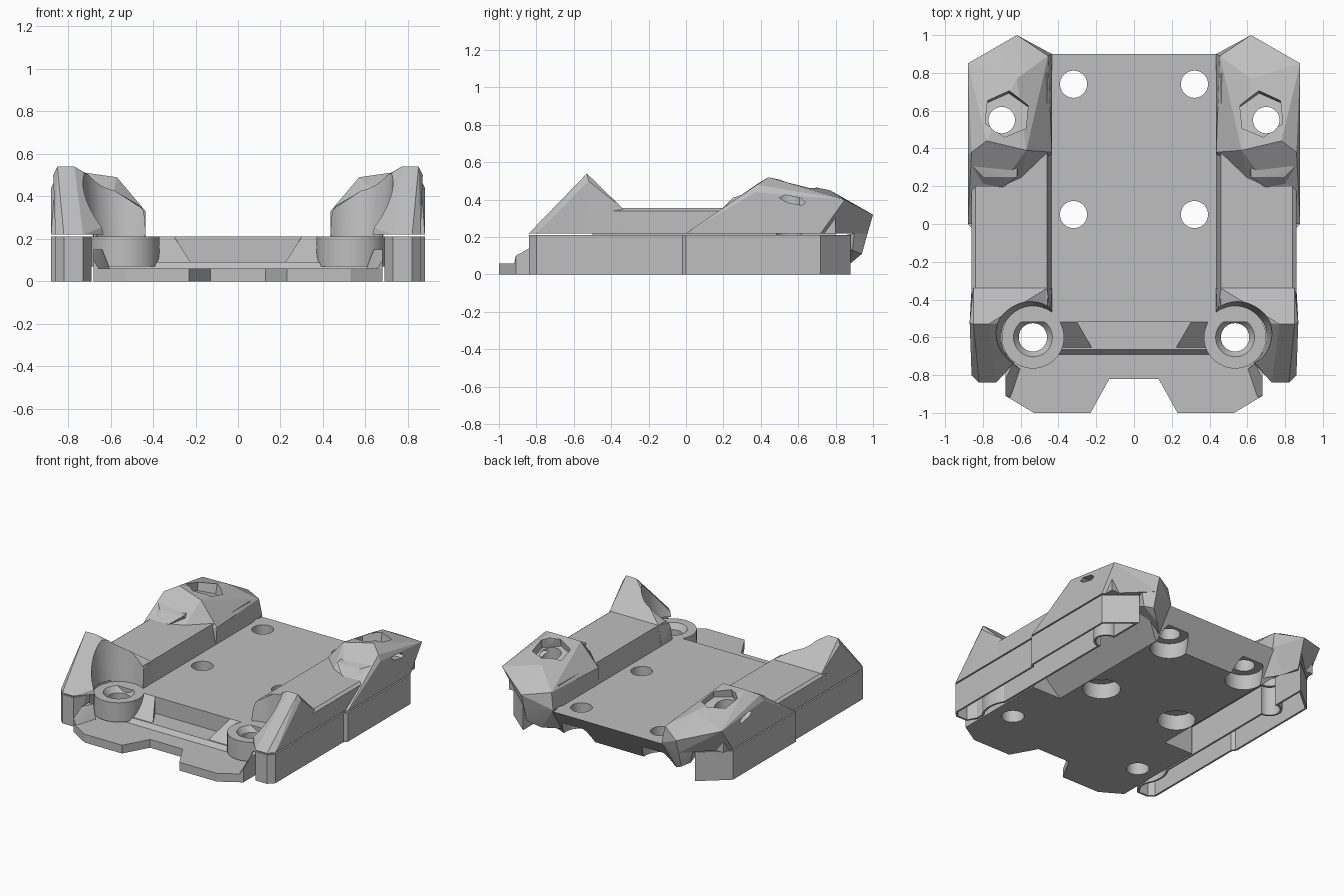
import bpy, bmesh, math
from mathutils import Matrix, Euler

if "Cube" in bpy.data.objects:
    bpy.data.objects.remove(bpy.data.objects["Cube"], do_unlink=True)

grey = bpy.data.materials.new("plain grey")
grey.use_nodes = True
COLOUR = (0.52, 0.52, 0.52, 1)
grey.diffuse_color = COLOUR
grey.node_tree.nodes["Principled BSDF"].inputs["Base Color"].default_value = COLOUR


def finish(name, bm):
    bmesh.ops.recalc_face_normals(bm, faces=bm.faces)
    mesh = bpy.data.meshes.new(name)
    bm.to_mesh(mesh)
    bm.free()
    mesh.materials.append(grey)
    ob = bpy.data.objects.new(name, mesh)
    bpy.context.collection.objects.link(ob)
    return ob


def hull(name, pts):
    """Faceted convex solid around a few corner points."""
    bm = bmesh.new()
    for p in pts:
        bm.verts.new(p)
    bmesh.ops.convex_hull(bm, input=bm.verts)
    loose = [v for v in bm.verts if not v.link_faces]
    bmesh.ops.delete(bm, geom=loose, context='VERTS')
    bmesh.ops.dissolve_limit(bm, angle_limit=0.05, verts=bm.verts, edges=bm.edges)
    return finish(name, bm)


def extrude(name, pts, move):
    """Closed outline swept along a vector."""
    bm = bmesh.new()
    face = bm.faces.new([bm.verts.new(p) for p in pts])
    top = bmesh.ops.extrude_face_region(bm, geom=[face])["geom"]
    verts = [g for g in top if isinstance(g, bmesh.types.BMVert)]
    bmesh.ops.translate(bm, verts=verts, vec=move)
    return finish(name, bm)


def slab(name, outline, z0, z1):
    return extrude(name, [(x, y, z0) for x, y in outline], (0, 0, z1 - z0))


def rod(name, x, y, z0, z1, r, sides=40, rot=(0, 0, 0), r2=None):
    """Cylinder or cone from z0 to z1, tilted about its foot."""
    bm = bmesh.new()
    m = (Matrix.Translation((x, y, z0)) @ Euler(rot).to_matrix().to_4x4()
         @ Matrix.Translation((0, 0, (z1 - z0) / 2)))
    bmesh.ops.create_cone(bm, cap_ends=True, segments=sides, radius1=r,
                          radius2=r2 or r, depth=z1 - z0, matrix=m)
    return finish(name, bm)


def apply_all(ob):
    bpy.context.view_layer.objects.active = ob
    for m in list(ob.modifiers):
        bpy.ops.object.modifier_apply(modifier=m.name)


def cut(ob, *tools):
    for c in tools:
        m = ob.modifiers.new("cut", 'BOOLEAN')
        m.operation, m.solver, m.object = 'DIFFERENCE', 'EXACT', c
    apply_all(ob)


def mirror(*obs):
    for ob in obs:
        m = ob.modifiers.new("mirror", 'MIRROR')
        m.use_mirror_merge = False
        apply_all(ob)


# Cutters for the +x side
BX, BY = 0.535, -0.6
boss_hole = rod("boss_hole_cutter", BX, BY, -0.1, 0.5, 0.075)
boss_chamfer = rod("boss_chamfer_cutter", BX, BY, 0.17, 0.22, 0.075, r2=0.11)
boss_clear = rod("boss_clearance_cutter", BX, BY, 0.2, 1, 0.165, 48, r2=0.26)
bolt_hole = rod("bolt_hole_cutter", 0.7, 0.55, -0.1, 1, 0.07)
nut_pocket = rod("nut_pocket_cutter", 0.675, 0.57, 0.42, 0.7, 0.125, 6, (-0.2, 0, 0.1))
side_slot = extrude("side_slot_cutter", [
    (0.74, 0.5, 0.41), (0.74, 0.53, 0.425), (0.74, 0.61, 0.41), (0.74, 0.64, 0.385),
    (0.74, 0.62, 0.37), (0.74, 0.54, 0.385)], (0.3, 0, 0))
cutters = [boss_hole, boss_chamfer, boss_clear, bolt_hole, nut_pocket, side_slot]

# Plate: body with undercut sides and back, wider stepped front, thin flange
plate = hull("base_plate", [(s * x, y, z) for s in (-1, 1) for x, y, z in (
    (0.45, -0.3, 0), (0.45, 0.76, 0), (0.68, -0.3, 0.21), (0.68, 0.9, 0.21))])
front = extrude("plate_front", [(-0.68, y, z) for y, z in (
    (-0.52, 0.21), (-0.52, 0.09), (-0.665, 0.09), (-0.69, 0.06), (-0.69, 0), (-0.22, 0),
    (-0.22, 0.21))], (1.36, 0, 0))
half = [(0.13, -0.82), (0.23, -1), (0.53, -1), (0.68, -0.91), (0.68, -0.6)]
flange = slab("front_flange", half + [(-x, y) for x, y in reversed(half)], 0, 0.06)

plate_cuts, front_cuts = [], []
for s in (-1, 1):
    for y in (0.05, 0.74):
        plate_cuts += [rod("plate_hole_cutter", s * 0.32, y, -0.1, 0.4, 0.072),
                       rod("counterbore_cutter", s * 0.32, y, -0.1, 0.11, 0.125)]
    plate_cuts.append(rod("plate_bolt_cutter", s * 0.7, 0.55, -0.1, 0.4, 0.07))
    front_cuts.append(rod("flange_hole_cutter", s * BX, BY, -0.1, 0.4, 0.075))
cutters += plate_cuts + front_cuts
cut(plate, *plate_cuts)
cut(front, *front_cuts)
cut(flange, *front_cuts)

# Front screw bosses with their ribs and lips
boss = rod("front_boss", BX, BY, 0.07, 0.21, 0.165, 48)
cut(boss, boss_hole, boss_chamfer)
rib = hull("boss_rib", [
    (0.22, -0.66, 0.085), (0.3, -0.52, 0.21), (0.44, -0.52, 0.21), (0.38, -0.66, 0.085),
    (0.22, -0.66, 0.05), (0.3, -0.52, 0.05), (0.38, -0.66, 0.05), (0.44, -0.52, 0.05)])
cut(rib, boss_hole)
lip = hull("flange_lip", [
    (0.68, -0.91, 0.05), (0.68, -0.91, 0.1), (0.65, -0.92, 0.05), (0.68, -0.82, 0.15),
    (0.64, -0.74, 0.15), (0.6, -0.77, 0.05), (0.68, -0.7, 0.05), (0.68, -0.74, 0.15)])

# Thin-walled open skirts, scalloped round the boss and the bolt
WALL = 0.014
skirt = slab("side_skirt", [
    (0.69, -0.77), (0.73, -0.84), (0.82, -0.84), (0.86, -0.8), (0.86, -0.02), (0.88, 0),
    (0.88, 0.72), (0.69, 0.88)], 0, 0.21)
cavity = slab("skirt_cavity_cutter", [
    (0.69 + WALL, -0.765), (0.738, -0.84 + WALL), (0.815, -0.84 + WALL),
    (0.86 - WALL, -0.795), (0.86 - WALL, -0.015), (0.88 - WALL, 0.005),
    (0.88 - WALL, 0.713), (0.69 + WALL, 0.85)], -0.1, 0.3)
scallops = []
for name, x, y, r in (("boss", BX, BY, 0.19), ("bolt", 0.7, 0.55, 0.07)):
    scallop = rod(name + "_scallop_cutter", x, y, -0.2, 0.5, r)
    wall = rod(name + "_wall_cutter", x, y, -0.2, 0.5, r + WALL)
    cut(cavity, wall)
    scallops.append(scallop)
    cutters += [scallop, wall]
cut(skirt, *scallops, cavity)
cutters.append(cavity)

# Raised side rails
rail = extrude("side_rail", [(x, -0.5, z) for x, z in (
    (0.435, 0.2), (0.46, 0.355), (0.84, 0.355), (0.86, 0.34), (0.86, 0.22),
    (0.68, 0.22), (0.68, 0.2))], (0, 1.3, 0))
cut(rail, boss_clear, bolt_hole, nut_pocket)

# Front fins
fin = hull("front_fin", [
    (0.69, -0.77, 0.22), (0.73, -0.84, 0.22), (0.82, -0.84, 0.22), (0.86, -0.8, 0.22),
    (0.77, -0.53, 0.54), (0.85, -0.53, 0.54), (0.87, -0.52, 0.5), (0.85, -0.34, 0.355),
    (0.86, -0.34, 0.22), (0.46, -0.34, 0.355), (0.435, -0.34, 0.22), (0.435, -0.52, 0.22),
    (0.44, -0.5, 0.33)])
cut(fin, boss_clear)

# Rear humps with nut pockets
hump = hull("rear_hump", [
    (0.88, 0, 0.22), (0.88, 0.37, 0.44), (0.88, 0.72, 0.22), (0.88, 0.85, 0.4),
    (0.86, 0.38, 0.48), (0.78, 0.44, 0.52), (0.57, 0.39, 0.49), (0.62, 0.77, 0.45),
    (0.455, 0.89, 0.34), (0.435, 0.9, 0.22), (0.435, 0.37, 0.22), (0.435, 0.38, 0.33),
    (0.62, 1, 0.32), (0.62, 0.971, 0.22), (0.69, 0.903, 0.22), (0.7, 0.2, 0.34),
    (0.6, 0.24, 0.35), (0.86, 0, 0.22)])
cut(hump, bolt_hole, nut_pocket, side_slot)
spur = hull("hump_spur", [
    (0.62, 0.25, 0.41), (0.62, 0.31, 0.42), (0.8, 0.25, 0.41), (0.86, 0.31, 0.43),
    (0.7, 0.19, 0.35), (0.8, 0.2, 0.35), (0.6, 0.33, 0.35), (0.86, 0.33, 0.35)])
lug = hull("rear_lug", [
    (0.435, 0.9, 0.22), (0.62, 0.971, 0.22), (0.62, 0.94, 0.11), (0.54, 0.88, 0.06),
    (0.685, 0.9, 0.22), (0.66, 0.89, 0.13), (0.44, 0.78, 0.04), (0.66, 0.74, 0.19),
    (0.44, 0.74, 0.19)])

sides = [boss, rib, lip, skirt, rail, fin, hump, spur, lug]
mirror(*sides)

for c in cutters:
    bpy.data.objects.remove(c, do_unlink=True)

# Smooth round walls, crisp edges
bpy.ops.object.select_all(action='DESELECT')
for ob in sides + [plate, front, flange]:
    ob.select_set(True)
bpy.context.view_layer.objects.active = plate
bpy.ops.object.shade_smooth_by_angle(angle=math.radians(14))
